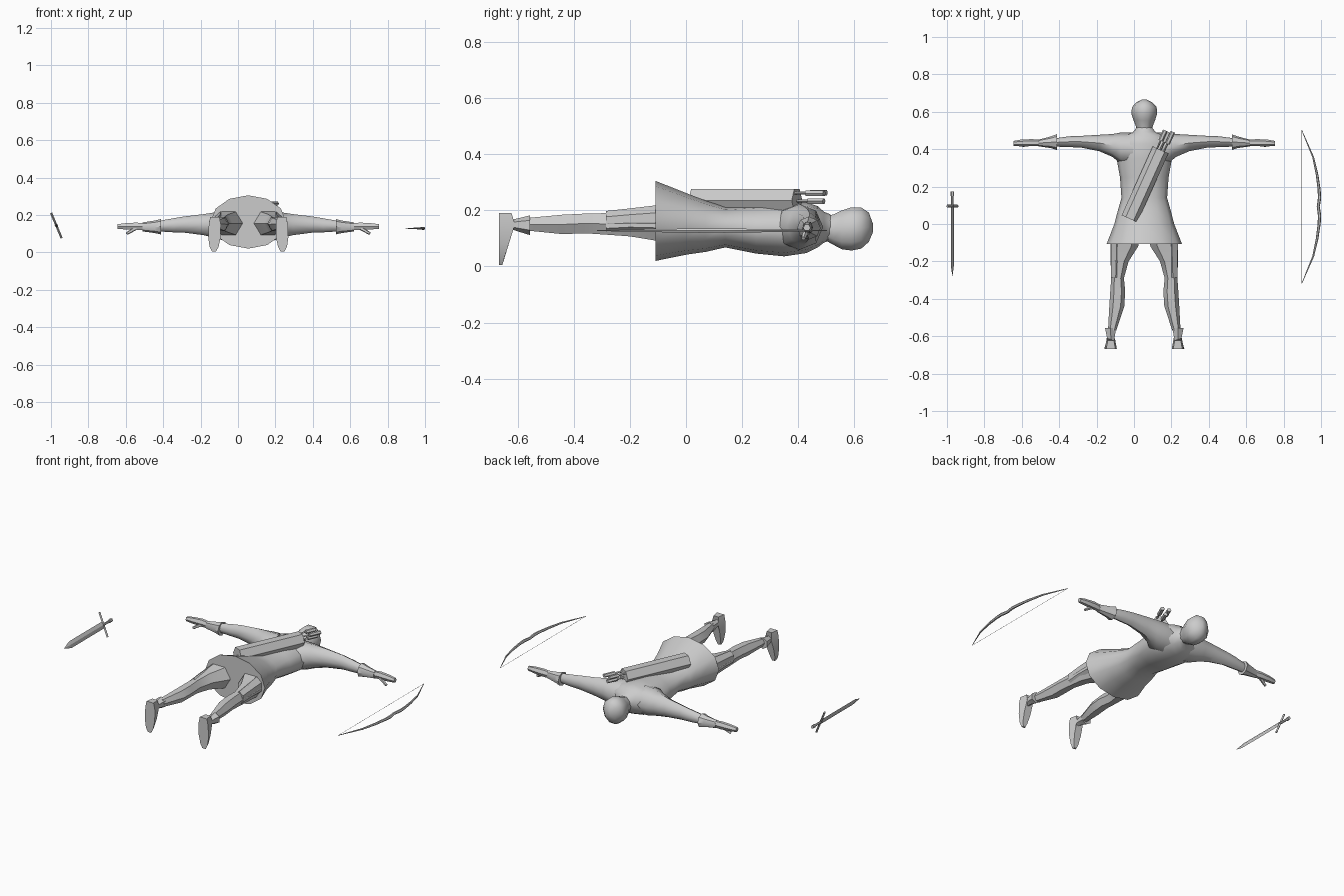
import bpy, bmesh, math
from mathutils import Vector

CX = 0.055          # centre line of the figure
gray = bpy.data.materials.new("plain_gray")
gray.diffuse_color = (0.6, 0.6, 0.6, 1)


def finish(name, bm, smooth=None):
    bmesh.ops.recalc_face_normals(bm, faces=bm.faces)
    mesh = bpy.data.meshes.new(name)
    bm.to_mesh(mesh)
    bm.free()
    mesh.materials.append(gray)
    ob = bpy.data.objects.new(name, mesh)
    bpy.context.collection.objects.link(ob)
    if smooth:
        bpy.ops.object.select_all(action='DESELECT')
        ob.select_set(True)
        bpy.context.view_layer.objects.active = ob
        bpy.ops.object.shade_smooth_by_angle(angle=math.radians(smooth))
    return ob


def skin(name, loops, smooth=None):
    """Bridge equal point loops and cap both ends."""
    bm = bmesh.new()
    rows = [[bm.verts.new(p) for p in loop] for loop in loops]
    n = len(rows[0])
    for a, b in zip(rows, rows[1:]):
        for i in range(n):
            j = (i + 1) % n
            bm.faces.new((a[i], a[j], b[j], b[i]))
    bm.faces.new(rows[0])
    bm.faces.new(rows[-1])
    return finish(name, bm, smooth)


def loft(name, axis, rings, n, smooth=None, side=1, turn=0.0):
    """Ring: position on axis, sideways centre, z low, z high, sideways radius."""
    loops = []
    for pos, cu, z0, z1, ru in rings:
        loop = []
        for i in range(n):
            a = 2 * math.pi * i / n + turn
            u = cu + ru * math.cos(a)
            z = (z0 + z1) / 2 + (z1 - z0) / 2 * math.sin(a)
            x, y = (pos, u) if axis == 'x' else (u, pos)
            loop.append((CX + side * x, y, z))
        loops.append(loop)
    return skin(name, loops, smooth)


def bar(name, p, q, across, w, t, n=4, taper=1.0, smooth=None):
    """Straight prism from p to q, w wide along 'across' and t thick."""
    p, q = Vector(p), Vector(q)
    d = (q - p).normalized()
    u = Vector(across)
    u = (u - d * u.dot(d)).normalized()
    v = d.cross(u)
    loops = []
    for c, s in ((p, 1.0), (q, taper)):
        loops.append([c + u * (s * w / 2 * math.cos(2 * math.pi * i / n))
                      + v * (s * t / 2 * math.sin(2 * math.pi * i / n)) for i in range(n)])
    return skin(name, loops, smooth)


# Tunic body, from flared hem up to the neck
loft("tunic", 'y', [
    (-0.108, 0, 0.02, 0.305, 0.202), (0.0, 0, 0.042, 0.262, 0.16),
    (0.07, 0, 0.052, 0.235, 0.142), (0.14, 0, 0.068, 0.212, 0.122),
    (0.25, 0, 0.046, 0.22, 0.13), (0.35, 0, 0.036, 0.226, 0.148),
    (0.43, 0, 0.048, 0.228, 0.145), (0.47, 0, 0.068, 0.215, 0.115),
    (0.492, 0, 0.085, 0.195, 0.06), (0.515, 0, 0.093, 0.186, 0.042)], 12, 50)

# Head
loft("head", 'y', [
    (0.495, 0, 0.092, 0.183, 0.040), (0.525, 0, 0.075, 0.188, 0.046),
    (0.555, 0, 0.058, 0.203, 0.058), (0.59, 0, 0.053, 0.215, 0.069),
    (0.625, 0, 0.06, 0.214, 0.066), (0.652, 0, 0.085, 0.195, 0.04),
    (0.666, 0, 0.12, 0.155, 0.012)], 10, 60)

for side, tag in ((1, "right"), (-1, "left")):
    # Arm
    loft(tag + "_arm", 'x', [
        (0.06, 0.40, 0.055, 0.225, 0.088), (0.125, 0.405, 0.06, 0.222, 0.084),
        (0.17, 0.42, 0.075, 0.215, 0.061), (0.24, 0.433, 0.092, 0.204, 0.044),
        (0.34, 0.44, 0.105, 0.192, 0.031), (0.40, 0.44, 0.107, 0.182, 0.029),
        (0.48, 0.436, 0.112, 0.168, 0.022)], 8, 50, side)
    # Cuff
    loft(tag + "_cuff", 'x', [
        (0.468, 0.438, 0.096, 0.178, 0.042), (0.50, 0.437, 0.103, 0.17, 0.031),
        (0.565, 0.433, 0.112, 0.16, 0.018)], 8, 40, side)
    # Hand and thumb
    loft(tag + "_hand", 'x', [
        (0.55, 0.434, 0.115, 0.158, 0.015), (0.60, 0.435, 0.116, 0.162, 0.019),
        (0.66, 0.433, 0.12, 0.158, 0.018), (0.70, 0.431, 0.124, 0.152, 0.013)],
        6, 40, side)
    bar(tag + "_thumb", (CX + side * 0.60, 0.43, 0.13), (CX + side * 0.65, 0.418, 0.10),
        (0, 1, 0), 0.022, 0.022, 5, 0.7)

    # Leg
    loft(tag + "_leg", 'y', [
        (-0.07, 0.10, 0.075, 0.235, 0.08), (-0.12, 0.107, 0.085, 0.225, 0.074),
        (-0.20, 0.132, 0.1, 0.21, 0.048), (-0.29, 0.143, 0.108, 0.196, 0.034),
        (-0.36, 0.142, 0.113, 0.194, 0.04), (-0.44, 0.147, 0.11, 0.19, 0.04),
        (-0.57, 0.172, 0.125, 0.176, 0.022)], 6, 35, side)
    # Thigh guard on the outer side of the leg
    loft(tag + "_thigh_guard", 'y', [
        (-0.09, 0.148, 0.11, 0.22, 0.036), (-0.20, 0.15, 0.118, 0.207, 0.033),
        (-0.285, 0.153, 0.115, 0.198, 0.028)], 6, 30, side, math.pi / 6)
    # Boot cuff
    loft(tag + "_boot_cuff", 'y', [
        (-0.557, 0.18, 0.112, 0.182, 0.034), (-0.615, 0.179, 0.13, 0.168, 0.022),
        (-0.64, 0.179, 0.125, 0.18, 0.026)], 6, 30, side, math.pi / 6)
    # Foot: sole outline at the back, smaller upper outline, toes down
    outline = [(0.0, 0.19, 0.024), (0.0, 0.15, 0.032), (0.002, 0.08, 0.033),
               (0.004, 0.03, 0.024), (0.004, 0.005, 0.011)]
    rise = [-0.622, -0.61, -0.632, -0.648, -0.655]
    pts = list(zip(outline, rise))
    loop = [(1, p) for p in pts] + [(-1, p) for p in reversed(pts)]
    sole = [(CX + side * (0.179 + o[0] + s * o[2]), -0.667, o[1]) for s, (o, r) in loop]
    upper = [(CX + side * (0.179 + o[0] + s * o[2] * 0.68), r, o[1]) for s, (o, r) in loop]
    skin(tag + "_foot", [sole, upper], 30)

# Quiver slung diagonally over the back
low, high = Vector((-0.024, 0.028, 0.235)), Vector((0.142, 0.396, 0.235))
along = (high - low).normalized()
across = Vector((along.y, -along.x, 0))
up = Vector((0, 0, 1))
section = [(-0.046, 0.0), (-0.022, 0.042), (0.024, 0.042), (0.046, 0.0),
           (0.024, -0.04), (-0.022, -0.04)]
skin("quiver", [[c + across * u + up * v for u, v in section] for c in (low, high)])

# Arrows with wide fletching
for i, (u, v, extra) in enumerate([(-0.02, 0.028, 0.105), (0.02, 0.026, 0.115), (0.0, -0.002, 0.105)]):
    base = high + across * u + up * v
    bar(f"arrow_shaft_{i}", base - along * 0.03, base + along * extra, across, 0.01, 0.01)
    bar(f"arrow_fletching_{i}", base + along * 0.045, base + along * extra,
        across, 0.026, 0.022, 6)

# Sword with a tilted guard
tilt = Vector((0.057, 0, -0.137)).normalized()
mid = Vector((-0.971, 0, 0.143))
at = lambda y: mid + Vector((0, y, 0))
bar("sword_guard", mid + Vector((0, 0.095, 0)) - tilt * 0.073,
    at(0.095) + tilt * 0.073, (0, 1, 0), 0.016, 0.012)
bar("sword_blade", at(0.095), at(-0.225), tilt, 0.04, 0.009)
bar("sword_point", at(-0.225), at(-0.282), tilt, 0.04, 0.009, 4, 0.02)
bar("sword_grip", at(0.09), at(0.155), tilt, 0.015, 0.013, 6)
bar("sword_pommel", at(0.15), at(0.173), tilt, 0.022, 0.018, 6)

# Bow: tapered limbs, one half mirrored about the grip
half = [(0.985, 0.0, 0.008), (0.992, 0.045, 0.009), (0.99, 0.09, 0.008),
        (0.979, 0.17, 0.007), (0.958, 0.265, 0.005), (0.897, 0.41, 0.0015)]
path = [(x, 0.092 - d, r) for x, d, r in reversed(half)] + [(x, 0.092 + d, r) for x, d, r in half[1:]]
skin("bow", [[(x + r * math.cos(a * math.pi / 3), y, 0.128 + r * math.sin(a * math.pi / 3))
              for a in range(6)] for x, y, r in path], 40)
bar("bow_string", (0.897, -0.318, 0.128), (0.897, 0.502, 0.128), (1, 0, 0), 0.002, 0.002)
